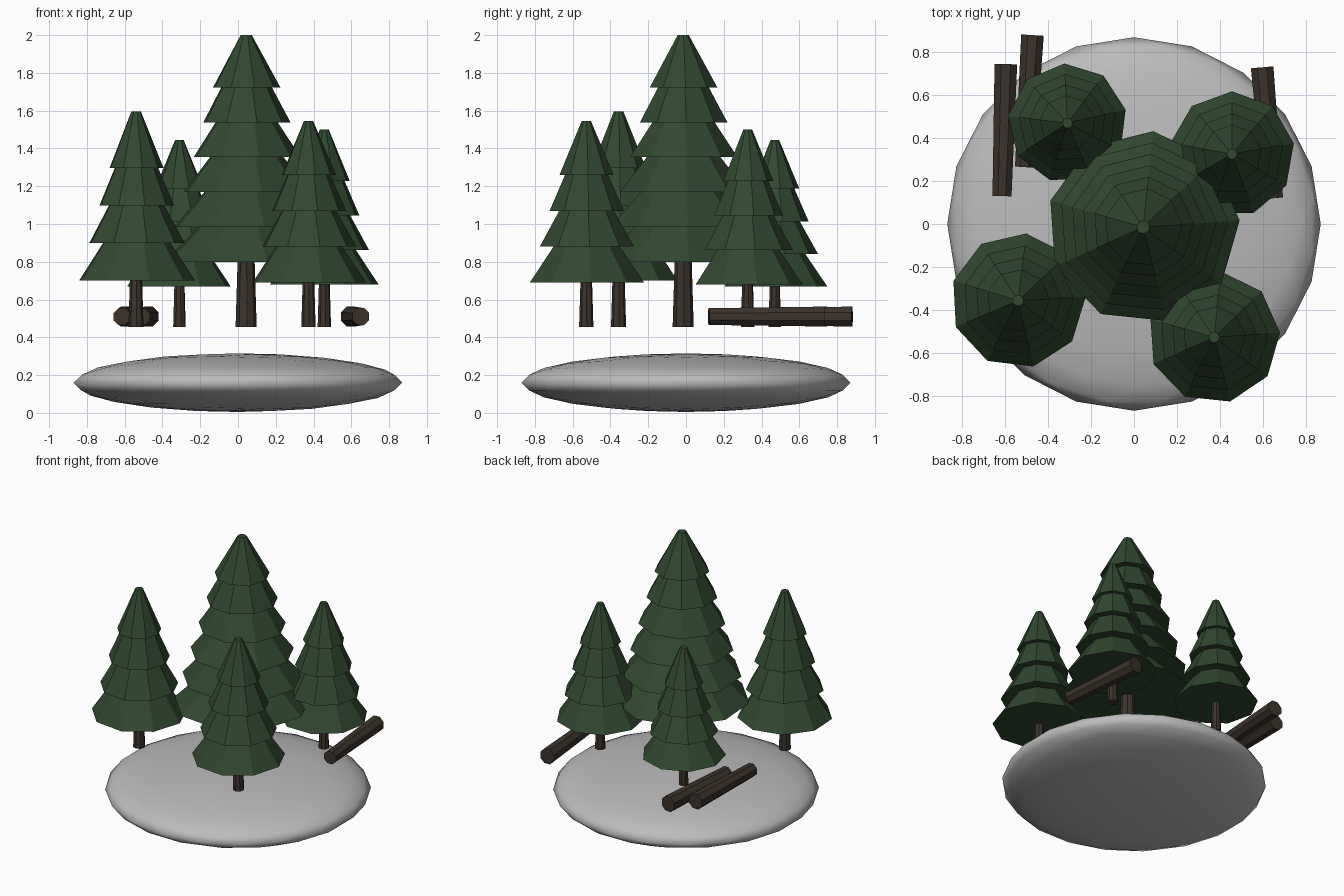
import bpy
import bmesh
from math import sin, cos, pi, radians
from mathutils import Vector

cube = bpy.data.objects.get("Cube")
if cube:
    bpy.data.objects.remove(cube)


def material(name, rgb):
    m = bpy.data.materials.new(name)
    m.use_nodes = True
    m.diffuse_color = (*rgb, 1)
    m.node_tree.nodes["Principled BSDF"].inputs["Base Color"].default_value = (*rgb, 1)
    return m


GREEN = material("pine green", (0.03, 0.065, 0.03))
BROWN = material("dark bark", (0.045, 0.033, 0.025))
GREY = material("pale stone", (0.5, 0.5, 0.5))


def finish(name, bm, mat):
    bmesh.ops.recalc_face_normals(bm, faces=bm.faces)
    mesh = bpy.data.meshes.new(name)
    bm.to_mesh(mesh)
    bm.free()
    mesh.materials.append(mat)
    obj = bpy.data.objects.new(name, mesh)
    bpy.context.collection.objects.link(obj)
    return obj


def lathe(name, profile, sides, turn, mat):
    """Capped faceted solid from (radius, height) rings."""
    bm = bmesh.new()
    rings = []
    for r, z in profile:
        angles = [turn + 2 * pi * i / sides for i in range(sides)]
        rings.append([bm.verts.new((r * cos(a), r * sin(a), z)) for a in angles])
    for low, high in zip(rings, rings[1:]):
        for i in range(sides):
            j = (i + 1) % sides
            bm.faces.new((low[i], low[j], high[j], high[i]))
    bm.faces.new(rings[0][::-1])
    bm.faces.new(rings[-1])
    return finish(name, bm, mat)


GROUND = 0.455


def tree(name, x, y, base, top, radius, top_radius, tiers, turn, trunk_r, tip):
    # Stacked skirts, the last one taller and closing to a small flat tip
    step = (top - base) / (tiers + 0.5)
    profile = []
    for i in range(tiers):
        r = radius + (top_radius - radius) * i / (tiers - 1)
        z = base + step * i
        last = i == tiers - 1
        profile += [(r, z), (tip, top) if last else (r * 0.58, z + step)]
    crown = lathe(name + "_crown", profile, 9, radians(turn), GREEN)
    trunk = lathe(name + "_trunk", [(trunk_r, GROUND), (trunk_r * 0.8, base + 0.02)],
                  8, radians(turn), BROWN)
    for part in (crown, trunk):
        part.location = (x, y, 0)


def log(name, near, far):
    # Tapered log lying flat, thick end at the back
    a, b = Vector((*near, 0.51)), Vector((*far, 0.51))
    obj = lathe(name, [(0.048, 0), (0.057, (b - a).length)], 8, pi / 8, BROWN)
    obj.location = a
    obj.rotation_mode = 'QUATERNION'
    obj.rotation_quaternion = (b - a).to_track_quat('Z', 'Y')


# Floating rounded base
bm = bmesh.new()
bmesh.ops.create_icosphere(bm, subdivisions=3, radius=1)
bmesh.ops.scale(bm, vec=(0.87, 0.87, 0.155), verts=bm.verts)
bmesh.ops.translate(bm, vec=(0, 0, 0.16), verts=bm.verts)
for f in bm.faces:
    f.smooth = True
finish("base_stone", bm, GREY)

# Trees
tree("tall_tree", 0.043, -0.015, 0.80, 2.0, 0.45, 0.182, 6, 4, 0.056, 0.03)
tree("front_right_tree", -0.54, -0.357, 0.70, 1.595, 0.315, 0.146, 4, 3, 0.04, 0.026)
tree("front_left_tree", 0.373, -0.528, 0.69, 1.545, 0.308, 0.146, 4, 4, 0.038, 0.025)
tree("back_left_tree", 0.457, 0.326, 0.68, 1.50, 0.292, 0.137, 4, 10, 0.036, 0.024)
tree("back_right_tree", -0.31, 0.47, 0.67, 1.445, 0.278, 0.13, 4, 13, 0.034, 0.023)

# Fallen logs
log("outer_log", (-0.615, 0.13), (-0.597, 0.745))
log("inner_log", (-0.51, 0.265), (-0.473, 0.88))
log("lone_log", (0.65, 0.12), (0.597, 0.73))
